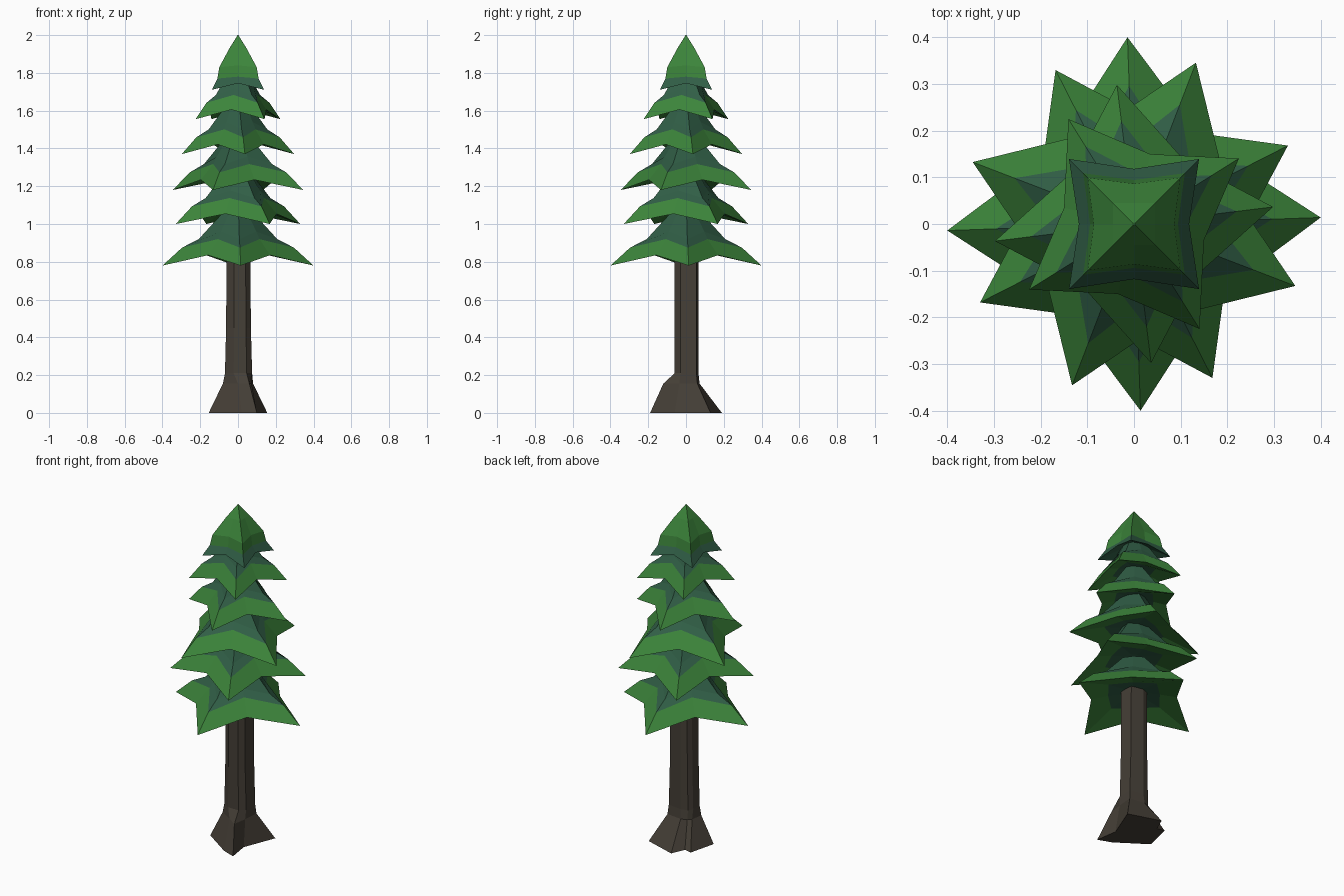
import bpy
import bmesh
from math import cos, sin, pi, radians

cube = bpy.data.objects.get("Cube")
if cube:
    bpy.data.objects.remove(cube, do_unlink=True)


def make_material(name, colour):
    mat = bpy.data.materials.new(name)
    mat.use_nodes = True
    mat.diffuse_color = (*colour, 1)
    mat.node_tree.nodes["Principled BSDF"].inputs["Base Color"].default_value = (*colour, 1)
    return mat


GREEN = make_material("leaf green", (0.045, 0.232, 0.043))
TEAL = make_material("shaded teal green", (0.030, 0.112, 0.061))
BARK = make_material("dark bark", (0.060, 0.050, 0.038))


def loft(name, rings, bands, materials):
    """Skin closed rings of points from bottom to top; bands gives each strip's material."""
    bm = bmesh.new()
    loops = [[bm.verts.new(p) for p in ring] for ring in rings]
    for low, high, index in zip(loops, loops[1:], bands):
        n = len(low)
        for j in range(n):
            k = (j + 1) % n
            bm.faces.new((low[j], low[k], high[k], high[j])).material_index = index
    bm.faces.new(loops[0][::-1]).material_index = bands[0]
    bm.faces.new(loops[-1]).material_index = bands[-1]
    bmesh.ops.recalc_face_normals(bm, faces=bm.faces)
    mesh = bpy.data.meshes.new(name)
    bm.to_mesh(mesh)
    bm.free()
    for mat in materials:
        mesh.materials.append(mat)
    obj = bpy.data.objects.new(name, mesh)
    bpy.context.collection.objects.link(obj)


def star(turn, tip_r, tip_z, notch_r, notch_z):
    """Four-pointed star ring with its own height for tips and notches."""
    points = []
    for j in range(8):
        r, z = (notch_r, notch_z) if j % 2 else (tip_r, tip_z)
        a = radians(turn) + j * pi / 4
        points.append((r * cos(a), r * sin(a), z))
    return points


# Branch tiers: turn in degrees, tip radius, tip height
tiers = [(2, 0.40, 0.78), (27, 0.37, 1.0), (-21, 0.37, 1.18),
         (7, 0.30, 1.37), (32, 0.265, 1.555)]
# Tier profile: tip radius and rise, notch radius and rise, radii relative to the tip
profile = [(0.10, 0.09, 0.10, 0.09), (0.46, 0.07, 0.35, 0.075),
           (1.00, 0.00, 0.58, 0.055), (0.74, 0.095, 0.39, 0.14),
           (0.52, 0.14, 0.33, 0.18), (0.20, 0.28, 0.17, 0.28)]
for number, (turn, radius, base) in enumerate(tiers, 1):
    rise = 0.75 + 0.25 * radius / 0.4
    rings = [star(turn, a * radius, base + b * rise, c * radius, base + d * rise)
             for a, b, c, d in profile]
    loft(f"branch_tier_{number}", rings, [1, 0, 0, 1, 1], [GREEN, TEAL])

# Crown with a dark rim below the green cap
crown = [(0.05, 1.78, 0.05, 1.78), (0.197, 1.71, 0.118, 1.745),
         (0.154, 1.77, 0.094, 1.78), (0.14, 1.83, 0.086, 1.84),
         (0.064, 1.93, 0.045, 1.93), (0.002, 2.0, 0.002, 2.0)]
loft("crown", [star(45, *ring) for ring in crown], [1, 1, 0, 0, 0], [GREEN, TEAL])

# Trunk: uneven eight-sided column flaring into roots, broad and flat at the back
roots = [(0.155, 0.13), (-0.035, 0.19), (-0.07, 0.11), (-0.115, 0.12),
         (-0.155, -0.04), (0.02, -0.16), (0.10, -0.19), (0.08, -0.06)]
flare = [(0.08, 0.06), (-0.015, 0.072), (-0.05, 0.06), (-0.068, 0.04),
         (-0.08, -0.03), (0.0, -0.08), (0.06, -0.12), (0.072, -0.035)]
column = [(0.065, 0.055), (-0.01, 0.066), (-0.045, 0.055), (-0.06, 0.03),
          (-0.06, -0.03), (-0.02, -0.06), (0.04, -0.06), (0.065, -0.03)]
sections = [(roots, 1, 0), (flare, 1, 0.155), (column, 1.15, 0.21),
            (column, 1.05, 0.45), (column, 1, 0.9)]
rings = [[(x * widen, y, z) for x, y in outline] for outline, widen, z in sections]
loft("trunk", rings, [0] * 4, [BARK])
